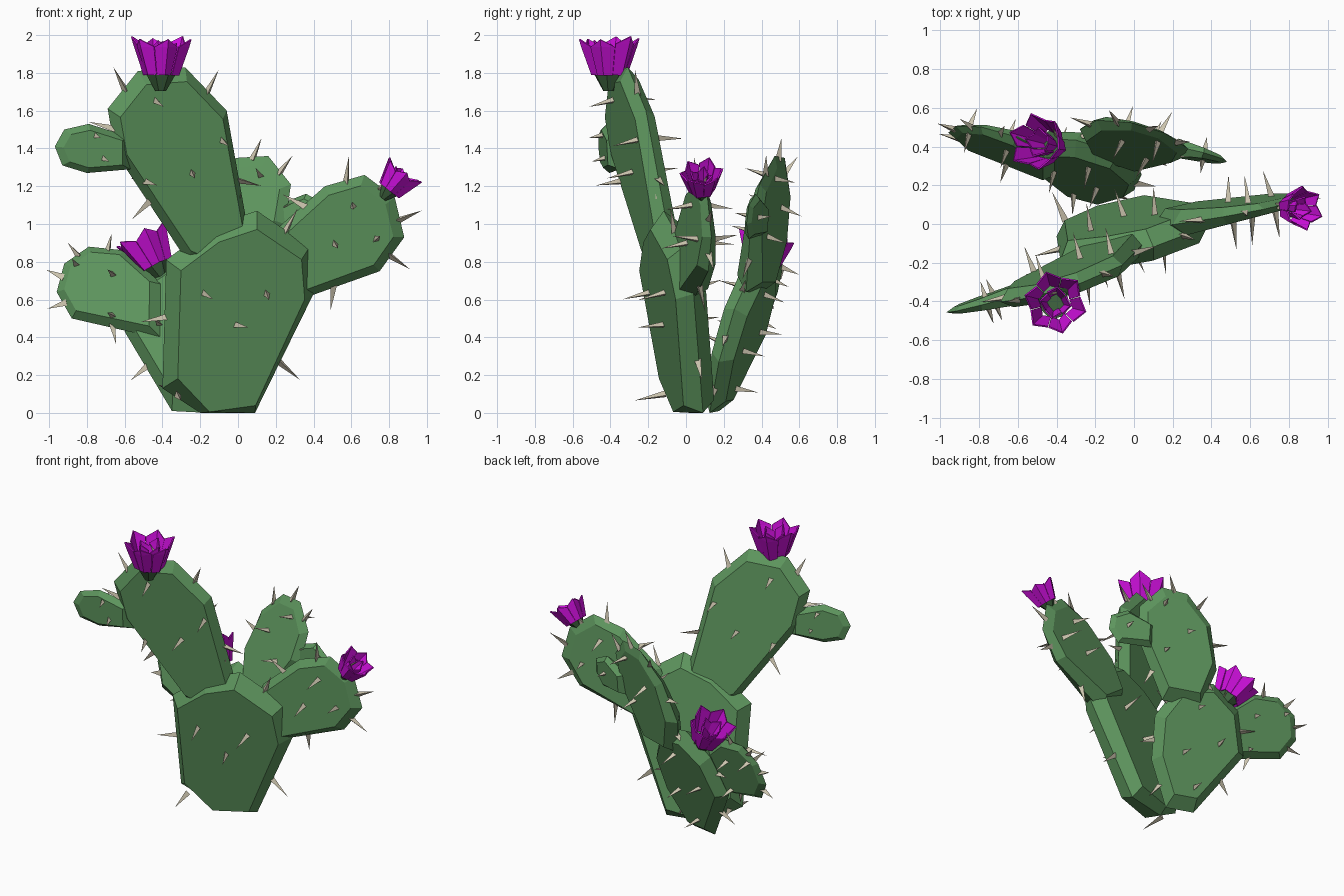
import bpy, bmesh, math, random
from mathutils import Vector

if "Cube" in bpy.data.objects:
    bpy.data.objects.remove(bpy.data.objects["Cube"])

random.seed(4)


def material(name, col):
    m = bpy.data.materials.new(name)
    m.diffuse_color = (*col, 1)
    m.use_nodes = True
    m.node_tree.nodes["Principled BSDF"].inputs["Base Color"].default_value = m.diffuse_color
    return m


GREEN = material("cactus_green", (0.11, 0.30, 0.11))
DARK = material("bud_green", (0.05, 0.13, 0.05))
BEIGE = material("spine_beige", (0.60, 0.55, 0.42))
PURPLE = material("petal_purple", (0.62, 0.005, 0.72))


def finish(bm, name, mat):
    bmesh.ops.recalc_face_normals(bm, faces=bm.faces)
    me = bpy.data.meshes.new(name)
    bm.to_mesh(me)
    bm.free()
    me.materials.append(mat)
    ob = bpy.data.objects.new(name, me)
    bpy.context.collection.objects.link(ob)
    return ob


def frame(d):
    u = d.orthogonal().normalized()
    return u, d.cross(u)


def bridge(bm, r0, r1):
    n = len(r0)
    for i in range(n):
        j = (i + 1) % n
        bm.faces.new((r0[i], r0[j], r1[j], r1[i]))


# One slightly crooked three-sided spine
def spine(bm, p, d, length, r=0.021):
    d = (d + Vector([random.uniform(-.2, .2) for _ in range(3)])).normalized()
    u, v = frame(d)
    p = p - d * 0.02
    ring = [bm.verts.new(p + r * (u * math.cos(t) + v * math.sin(t)))
            for t in (0, 2.09, 4.19)]
    tip = bm.verts.new(p + d * (length + .02))
    bm.faces.new(ring)
    for i in range(3):
        bm.faces.new((ring[i], ring[(i + 1) % 3], tip))


# Flat pad: (x, z) outline laid on the plane y = c + a*x + b*z, with bevelled rim.
# The closing edge of the outline is where the pad grows from; it thins toward the tip.
def pad(name, outline, plane, halves, spots, length, inset=0.82, rim=True):
    c, a, b = plane
    n = Vector((a, -1, b)).normalized()

    def on(x, z):
        return Vector((x, c + a * x + b * z, z))

    mid = [on(*p) for p in outline]
    cen = sum(mid, Vector()) / len(mid)
    root = (mid[0] + mid[-1]) / 2
    axis = (cen - root).normalized()
    reach = max((p - root).dot(axis) for p in mid)

    def half(p):
        t = min(max((p - root).dot(axis) / reach, 0), 1)
        return halves[0] + (halves[1] - halves[0]) * t

    bm = bmesh.new()
    rings = []
    for s, side in ((inset, 1), (1, 0), (inset, -1)):
        ring = []
        for p in mid:
            q = cen + (p - cen) * s + n * half(p) * side
            q.z = max(q.z, 0)
            ring.append(bm.verts.new(q))
        rings.append(ring)
    bm.faces.new(rings[0])
    bm.faces.new(rings[2])
    bridge(bm, rings[0], rings[1])
    bridge(bm, rings[1], rings[2])
    finish(bm, name, GREEN)

    # Spines on both faces and around the rim
    sp = bmesh.new()
    for x, z in spots:
        p = on(x, z)
        for s in (1, -1):
            spine(sp, p + n * half(p) * s, n * s, length)
    for i in range(len(mid) - 1 if rim else 0):
        m = mid[i].lerp(mid[i + 1], 0.45)
        if m.z > 0.08:
            spine(sp, m, (m - cen).normalized(), length * 0.9)
    finish(sp, name + "_spines", BEIGE)


# Front stem
pad("front_main_pad",
    [(.09, -.04), (.40, .63), (.38, .88), (.10, 1.07), (-.14, .99),
     (-.38, .81), (-.40, .13), (-.2, -.08)],
    (.06, .25, -.19), (.085, .085), [(-.34, .11), (-.03, .48), (.13, .65), (-.2, .65)],
    .15, .84)
pad("front_upper_pad",
    [(.06, .93), (-.06, 1.6), (-.28, 1.83), (-.53, 1.81), (-.69, 1.61),
     (-.65, 1.38), (-.26, .79), (-.1, .72)],
    (.014, .30, -.13), (.062, .05), [(-.45, 1.66), (-.26, 1.28), (-.5, 1.23), (-.1, 1.45)],
    .14, .86)
pad("front_small_pad",
    [(-.57, 1.46), (-.79, 1.53), (-.92, 1.50), (-.97, 1.41), (-.93, 1.31),
     (-.8, 1.27), (-.57, 1.29)],
    (-.13, .25, -.06), (.05, .018), [(-.76, 1.47), (-.72, 1.35)], .08, .76, False)
pad("front_right_pad",
    [(.30, .59), (.75, .75), (.88, .93), (.83, 1.14), (.67, 1.26), (.46, 1.20),
     (.20, .97), (.10, .74)],
    (.005, .2, -.05), (.08, .03), [(.5, .9), (.6, 1.1), (.72, .92)], .14)

# Rear stem
pad("rear_main_pad",
    [(-.16, .0), (.0, .27), (.04, .55), (-.08, .78), (-.3, .83), (-.5, .7),
     (-.6, .43), (-.35, .01)],
    (.085, -.25, .33), (.06, .07), [(-.3, .15), (-.4, .45), (-.18, .35), (-.22, .65)],
    .12)
pad("rear_upper_pad",
    [(.03, .64), (.25, 1.0), (.28, 1.21), (.16, 1.36), (-.01, 1.35), (-.19, 1.18),
     (-.28, .9), (-.22, .64)],
    (.155, -.33, .27), (.075, .022), [(.13, 1.25), (-.05, 1.1), (.08, .95)], .12)
pad("rear_small_pad",
    [(.18, .94), (.41, .92), (.48, 1.0), (.47, 1.1), (.36, 1.16), (.18, 1.09)],
    (.35, -.27, .1), (.045, .018), [(.36, 1.04)], .07, .76, False)
pad("rear_left_pad",
    [(-.40, .68), (-.6, .86), (-.79, .88), (-.92, .79), (-.96, .64), (-.88, .5),
     (-.40, .39)],
    (.04, -.25, .3), (.065, .022), [(-.65, .5), (-.85, .78), (-.65, .72)], .10)


# Flower: green bud cone plus two rings of folded, pointed petals
def flower(name, base, direction, s):
    d = Vector(direction).normalized()
    u, v = frame(d)
    base = Vector(base)

    def at(r, t, h):
        return base + s * (r * (math.cos(t) * u + math.sin(t) * v) + h * d)

    bm = bmesh.new()
    rings = [[bm.verts.new(at(r, k * math.tau / 7, h)) for k in range(7)]
             for r, h in ((.03, -.01), (.082, .08))]
    bridge(bm, *rings)
    bm.faces.new(rings[0])
    bm.faces.new(rings[1])
    finish(bm, name + "_bud", DARK)

    bm = bmesh.new()
    for count, k, top, shift in ((6, 1.0, .275, 0), (4, .5, .25, .4)):
        for i in range(count):
            t = (i + shift) * math.tau / count
            w = 3.6 / count
            h = top + random.uniform(-.015, .01)
            low, hi = [], []
            for e in (-1, 1):
                low.append(bm.verts.new(at(.078 * k, t + e * w * .85, .075)))
                hi.append(bm.verts.new(at(.13 * k, t + e * w * .85, h - .04)))
            crease = [bm.verts.new(at(.095 * k, t, .075)),
                      bm.verts.new(at(.15 * k, t, h - .04)),
                      bm.verts.new(at(.162 * k, t, h))]
            for e in (0, 1):
                bm.faces.new((low[e], crease[0], crease[1], hi[e]))
                bm.faces.new((hi[e], crease[1], crease[2]))
    ob = finish(bm, name + "_petals", PURPLE)
    mod = ob.modifiers.new("thickness", 'SOLIDIFY')
    mod.thickness = 0.008


flower("top_flower", (-.41, -.41, 1.715), (0, 0, 1), 1.0)
flower("right_flower", (.77, .085, 1.14), (.62, -.02, .78), .68)
flower("rear_flower", (-.40, .40, .72), (-.45, .12, .86), .92)
